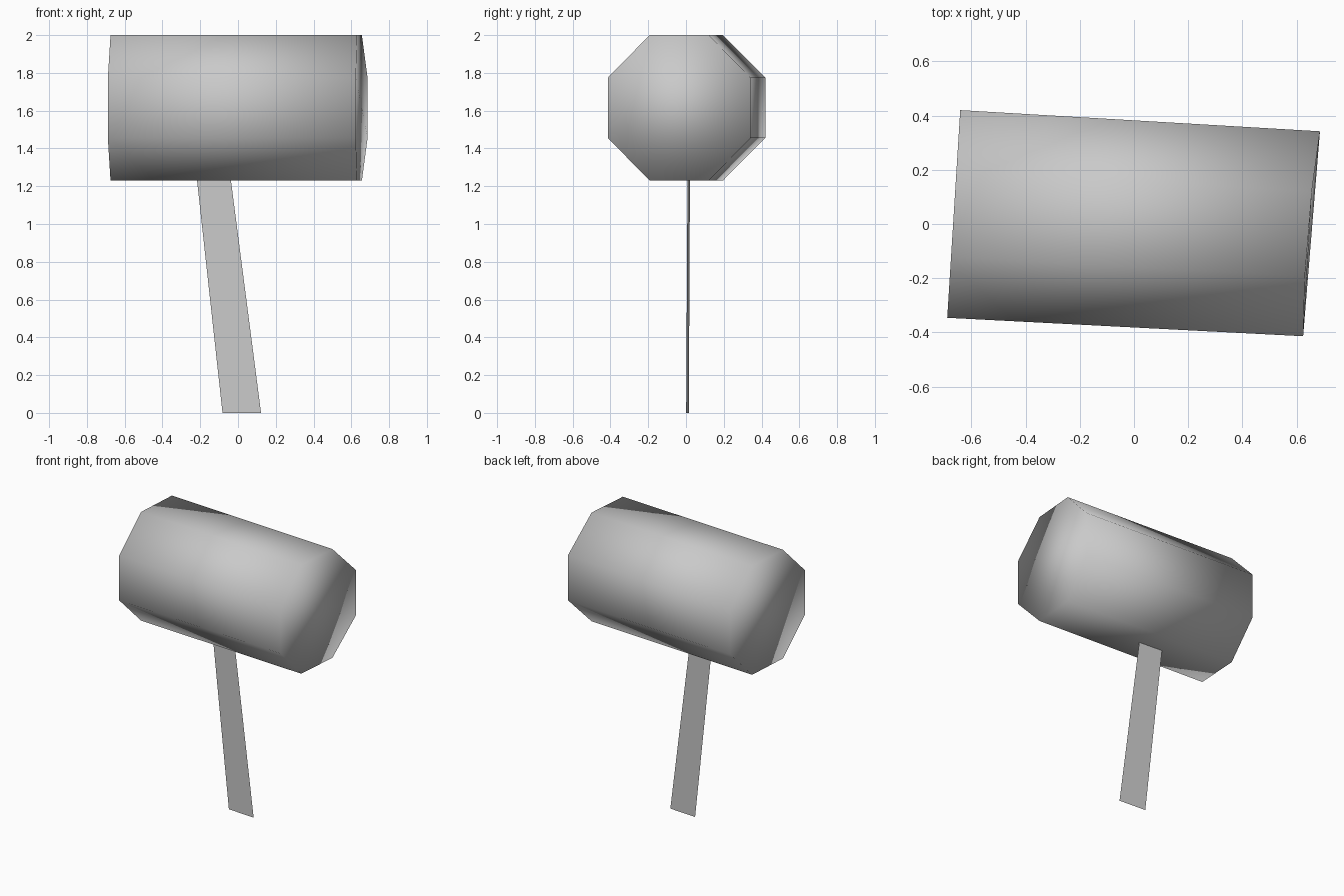
import bpy, bmesh, math
from mathutils import Vector

cube = bpy.data.objects.get("Cube")
if cube:
    bpy.data.objects.remove(cube, do_unlink=True)

# Single light grey material
grey = bpy.data.materials.new("light_grey")
grey.use_nodes = True
colour = (0.588, 0.588, 0.588, 1)
grey.diffuse_color = colour
grey.node_tree.nodes["Principled BSDF"].inputs["Base Color"].default_value = colour


def finish(name, bm, smooth):
    bmesh.ops.recalc_face_normals(bm, faces=bm.faces)
    for face in bm.faces:
        face.smooth = smooth
    mesh = bpy.data.meshes.new(name)
    bm.to_mesh(mesh)
    bm.free()
    mesh.materials.append(grey)
    obj = bpy.data.objects.new(name, mesh)
    bpy.context.collection.objects.link(obj)
    return obj


def octagon(bm, centre, across, bulge):
    """Eight-sided ring; across points to the back flat, bulge pulls in the top and bottom."""
    ring = []
    for i in range(8):
        angle = math.radians(22.5 + 45 * i)
        side = math.cos(angle) / math.cos(math.pi / 8)
        up = math.sin(angle) / math.cos(math.pi / 8)
        p = Vector(centre) + Vector(across) * side + Vector((0, 0, 0.385)) * up
        if abs(up) > 0.9:
            p.x -= bulge
        ring.append(bm.verts.new(p))
    return ring


# Head: closed octagonal barrel, softly shaded over the ends
bm = bmesh.new()
right_end = octagon(bm, (-0.665, 0.037, 1.615), (0.024, 0.383, 0), 0)
left_end = octagon(bm, (0.655, -0.036, 1.615), (0.031, 0.378, 0), 0.012)
for i in range(8):
    j = (i + 1) % 8
    bm.faces.new((right_end[i], right_end[j], left_end[j], left_end[i]))
bm.faces.new(right_end)
bm.faces.new(left_end)
finish("hammer_head", bm, True)

# Handle: flat tapering strip, leaning toward the right as it rises
bm = bmesh.new()
corners = [(-0.082, 0.015, 0), (0.122, 0.001, 0), (-0.04, 0.008, 1.25), (-0.219, 0.021, 1.25)]
bm.faces.new([bm.verts.new(c) for c in corners])
finish("handle", bm, False)
